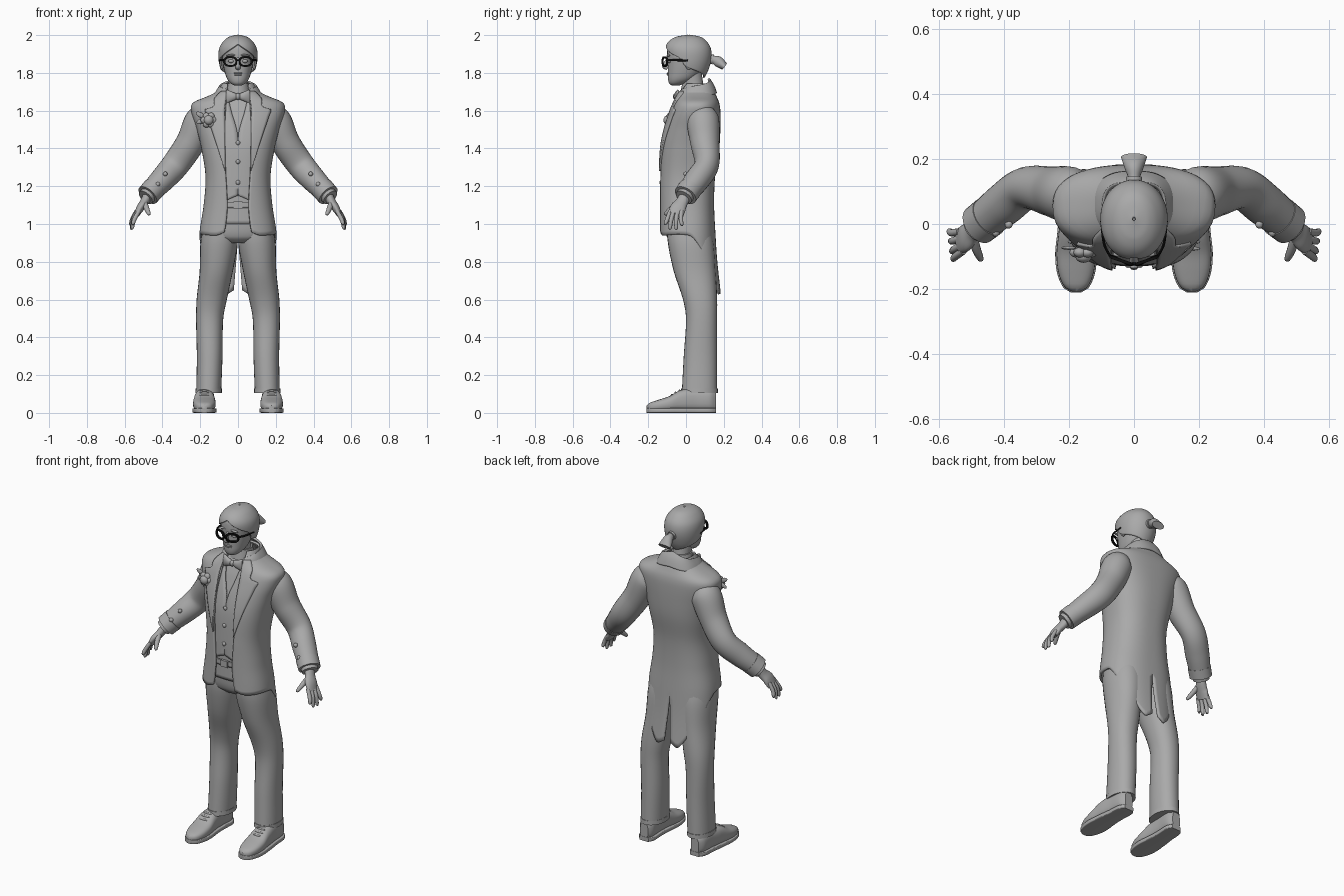
import bpy, bmesh, math
from mathutils import Vector, Matrix

if "Cube" in bpy.data.objects:
    bpy.data.objects.remove(bpy.data.objects["Cube"])


def material(name, value):
    m = bpy.data.materials.new(name)
    m.use_nodes = True
    m.diffuse_color = (value, value, value, 1)
    m.node_tree.nodes["Principled BSDF"].inputs["Base Color"].default_value = (value, value, value, 1)
    return m


GREY = material("clay grey", 0.4)
BLACK = material("black", 0.005)


def finish(name, bm, mat=GREY, mirror=False, thick=0):
    bmesh.ops.recalc_face_normals(bm, faces=bm.faces)
    me = bpy.data.meshes.new(name)
    bm.to_mesh(me)
    bm.free()
    me.materials.append(mat)
    ob = bpy.data.objects.new(name, me)
    bpy.context.collection.objects.link(ob)
    bpy.ops.object.select_all(action='DESELECT')
    ob.select_set(True)
    bpy.context.view_layer.objects.active = ob
    bpy.ops.object.shade_smooth_by_angle(angle=math.radians(45))
    if mirror:
        ob.modifiers.new("mirror", 'MIRROR').merge_threshold = 0.0005
    if thick:
        mod = ob.modifiers.new("thickness", 'SOLIDIFY')
        mod.thickness, mod.offset = thick, 0


def at(keys, t):
    """Smooth interpolation of rows whose first entry is the parameter."""
    t = min(max(t, keys[0][0]), keys[-1][0])
    i = max(k for k in range(len(keys) - 1) if keys[k][0] <= t)

    def slope(k, c):
        a, b = keys[max(k - 1, 0)], keys[min(k + 1, len(keys) - 1)]
        return (b[c] - a[c]) / (b[0] - a[0])
    p, q = keys[i], keys[i + 1]
    h = q[0] - p[0]
    s = (t - p[0]) / h
    return [p[c] * (1 + 2 * s) * (1 - s) ** 2 + q[c] * s * s * (3 - 2 * s)
            + h * s * (1 - s) * (slope(i, c) * (1 - s) - slope(i + 1, c) * s) for c in range(1, len(p))]


def spow(v, e):
    return math.copysign(abs(v) ** e, v)


def bridge(bm, rows, closed):
    rows = [[bm.verts.new(p) for p in r] for r in rows]
    n = len(rows[0])
    for a, b in zip(rows, rows[1:]):
        for i in range(n if closed else n - 1):
            j = (i + 1) % n
            bm.faces.new((a[i], a[j], b[j], b[i]))
    if closed:
        bm.faces.new(rows[0])
        bm.faces.new(rows[-1])


def loft(name, rings, e=1.0, segs=28, **kw):
    """Closed skin over rings given as (centre, half axis, half axis)."""
    bm = bmesh.new()
    angles = [2 * math.pi * i / segs for i in range(segs)]
    bridge(bm, [[Vector(c) + Vector(u) * spow(math.cos(a), e) + Vector(v) * spow(math.sin(a), e)
                 for a in angles] for c, u, v in rings], True)
    finish(name, bm, **kw)


def column(name, keys, n=30, **kw):
    """Upright form from rows of z, centre x, half width, front y, back y."""
    rings = []
    for k in range(n + 1):
        z = keys[0][0] + (keys[-1][0] - keys[0][0]) * k / n
        cx, rx, f, b = at(keys, z)
        rings.append(((cx, (f + b) / 2, z), (rx, 0, 0), (0, (b - f) / 2, 0)))
    loft(name, rings, **kw)


def tube(name, points, n=20, **kw):
    """Tube along rows of x, y, z, radius toward y (or x if it runs along y), other radius."""
    keys = [(i,) + p for i, p in enumerate(points)]
    run = (Vector(points[-1][:3]) - Vector(points[0][:3])).normalized()
    ref = Vector((0, 1, 0)) if abs(run.y) < .85 else Vector((1, 0, 0))
    rings = []
    for k in range(n + 1):
        t = (len(keys) - 1) * k / n
        row = at(keys, t)
        d = (Vector(at(keys, t + .05)[:3]) - Vector(at(keys, t - .05)[:3])).normalized()
        u = (ref - d * ref.dot(d)).normalized()
        rings.append((row[:3], u * row[3], d.cross(u) * row[4]))
    loft(name, rings, **kw)


def ball(name, loc, size, rot=0, mirror=False):
    bm = bmesh.new()
    bmesh.ops.create_uvsphere(bm, u_segments=20, v_segments=12, radius=1)
    bm.transform(Matrix.Translation(loc) @ Matrix.Rotation(rot, 4, 'Y') @ Matrix.Diagonal((*size, 1)))
    finish(name, bm, mirror=mirror)


def edge_angle(x, rx, e):
    return math.asin(min(max(x, 0) / rx, 1) ** (1 / e))


def sheet(name, rings, hem, top, opening=lambda z: 0, slit=lambda z: 0, e=.8, thick=.01, cols=40, rows=56):
    """Garment half, wrapped from the front edge to the back seam, then mirrored."""
    grid = []
    for j in range(rows + 1):
        s, line = 1 - (1 - j / rows) ** 1.5, []
        for i in range(cols + 1):
            t = i / cols
            z = hem(t) + (top(t) - hem(t)) * s
            rx, f, b = at(rings, z)
            start = edge_angle(opening(z), rx, e)
            a = start + (math.pi - edge_angle(slit(z), rx, e) - start) * t
            x = rx * abs(math.sin(a)) ** e if 1e-6 < a < math.pi - 1e-6 else 0
            line.append((x, (f + b) / 2 - (b - f) / 2 * spow(math.cos(a), e), z))
        grid.append(line)
    bm = bmesh.new()
    bridge(bm, grid, False)
    finish(name, bm, mirror=True, thick=thick)


def inset(d):
    return [(z, rx - d, f + d, b - d) for z, rx, f, b in COAT]


def front_y(x, z, e=.8):
    rx, f, b = at(COAT, z)
    return (f + b) / 2 - (b - f) / 2 * math.cos(edge_angle(abs(x), rx, e)) ** e


# Tailcoat: z, half width, front y, back y
COAT = [(.62, .19, -.13, .18), (.8, .2, -.135, .16), (.95, .198, -.135, .15), (1.1, .176, -.135, .143),
        (1.25, .166, -.135, .148), (1.4, .188, -.128, .17), (1.5, .212, -.108, .176), (1.6, .242, -.075, .176),
        (1.64, .232, -.058, .17), (1.67, .16, -.045, .158), (1.70, .105, -.03, .145), (1.74, .078, -.005, .125)]
EDGE = [(.94, .075), (1.0, .064), (1.1, .056), (1.3, .066), (1.5, .07), (1.74, .055)]
HEM = [(0, .955), (.08, .94), (.4, .945), (.5, .925), (.7, .79), (.92, .63), (1, .65)]
sheet("tailcoat", COAT, lambda t: at(HEM, t)[0], lambda t: 1.74, lambda z: at(EDGE, z)[0],
      lambda z: .024 * (.92 - z) / .29, thick=.012)
sheet("coat_collar", [(1.65, .135, -.045, .168), (1.70, .112, -.035, .156), (1.74, .088, 0, .14), (1.775, .07, .01, .115)],
      lambda t: 1.65 + .045 * t, lambda t: 1.71 + .06 * t, lambda z: .058, thick=.012, rows=16)

# Lapels: z, inner x, outer x
LAPEL = [(1.28, .066, .068), (1.45, .069, .122), (1.57, .07, .163), (1.61, .07, .172),
         (1.617, .07, .132), (1.66, .064, .125), (1.7, .058, .09)]
grid = []
for j in range(41):
    z = 1.28 + .42 * j / 40
    a, b = at(LAPEL, z)
    xs = [a + (b - a) * i / 6 for i in range(7)]
    grid.append([(x, front_y(x, z) - .01, z) for x in xs])
bm = bmesh.new()
bridge(bm, grid, False)
finish("lapels", bm, mirror=True, thick=.01)

# Shirt, waistcoat and belt
sheet("shirt", inset(.018), lambda t: 1.0, lambda t: 1.73, thick=.004)
VEST = [(1.1, .016), (1.14, .002), (1.47, .002), (1.6, .036), (1.72, .062)]
sheet("waistcoat", inset(.009), lambda t: 1.15 - .035 * min(t / .12, 1), lambda t: 1.71,
      lambda z: at(VEST, z)[0], thick=.008)
sheet("belt", inset(.011), lambda t: 1.085, lambda t: 1.115, thick=.008, rows=4)
for z in (1.43, 1.33, 1.22):
    ball("waistcoat_button", (0, front_y(0, z) + .002, z), (.012, .008, .012))
bm = bmesh.new()
bmesh.ops.create_cube(bm, size=1, matrix=Matrix.Translation((0, -.128, 1.1)) @ Matrix.Diagonal((.045, .014, .038, 1)))
finish("belt_buckle", bm)

# Trousers
column("trouser_hips", [(.9, 0, .11, -.07, .11), (.93, 0, .178, -.1, .138), (1.0, 0, .178, -.113, .135),
                        (1.1, 0, .155, -.115, .125)], e=.85)
column("trouser_leg", [(.11, .155, .066, -.022, .165), (.3, .15, .068, -.012, .165), (.5, .15, .072, 0, .165),
                       (.6, .139, .08, -.016, .165), (.75, .115, .088, -.065, .157), (.9, .1, .099, -.096, .147),
                       (.98, .095, .09, -.1, .13)], e=.92, mirror=True)
column("trouser_cuff", [(.105, .155, .07, -.027, .169), (.13, .155, .069, -.025, .168)], n=3, mirror=True)

# Shoes: y, half width, height
SHOE = [(-.208, .012, .04), (-.195, .034, .052), (-.15, .054, .068), (-.09, .06, .088), (-.03, .054, .12),
        (.05, .047, .13), (.13, .044, .125), (.158, .026, .11)]
uppers, soles = [], []
for k in range(31):
    y = -.208 + .366 * k / 30
    w, h = at(SHOE, y)
    x = .178 - .06 * max(y, 0)
    uppers.append(((x, y, h / 2 + .004), (w, 0, 0), (0, 0, h / 2 - .004)))
    soles.append(((x, y * 1.01, .0125), (w + .004, 0, 0), (0, 0, .0125)))
loft("shoe_upper", uppers, e=.75, mirror=True)
loft("shoe_sole", soles, e=.25, mirror=True)
for y in (-.075, -.055, -.035):
    ball("shoe_lace", (.178, y, at(SHOE, y)[1] - .003), (.026, .006, .008), mirror=True)

# Sleeves and cuffs
ARM = [(.15, .09, 1.60, .055, .045), (.195, .09, 1.55, .085, .083), (.252, .1, 1.43, .077, .077),
       (.33, .11, 1.315, .065, .073), (.4, .06, 1.235, .066, .066), (.474, 0, 1.158, .058, .055)]
tube("sleeve", ARM, n=40, mirror=True)
tube("sleeve_cuff", [(.445, .023, 1.188, .064, .062), (.478, -.003, 1.152, .063, .06)], n=4, mirror=True)
tube("shirt_cuff", [(.47, .003, 1.16, .048, .046), (.489, -.012, 1.14, .047, .044)], n=4, mirror=True)
for x, y, z in ((.385, -.002, 1.265), (.425, -.027, 1.21)):
    ball("sleeve_button", (x, y, z), (.012, .012, .012), mirror=True)

# Hands
tube("palm", [(.475, 0, 1.155, .03, .026), (.496, -.022, 1.115, .033, .023), (.517, -.042, 1.085, .042, .021),
              (.536, -.053, 1.05, .04, .015)], mirror=True)
for i, (y, tip, low) in enumerate(((-.083, -.108, .995), (-.064, -.084, .972), (-.044, -.052, .97), (-.024, -.022, .99))):
    x = .53 + .004 * i
    tube("finger", [(x - .006, y, 1.07, .011, .011), (x + .018, (y + tip) / 2 - .004, 1.025, .0115, .0115),
                    (x + .025, tip, low + .008, .009, .009), (x + .024, tip, low, .003, .003)],
         n=10, segs=12, mirror=True)
tube("thumb", [(.497, -.03, 1.12, .016, .014), (.485, -.075, 1.085, .014, .014), (.472, -.106, 1.055, .01, .01),
               (.47, -.113, 1.048, .003, .003)], n=10, segs=12, mirror=True)

# Neck and head
column("neck", [(1.66, 0, .06, -.012, .11), (1.72, 0, .05, -.012, .095), (1.82, 0, .05, -.04, .08)])
column("shirt_collar", [(1.69, 0, .066, -.03, .115), (1.745, 0, .056, -.02, .1)], n=4)
column("head", [(1.733, 0, .018, -.075, -.035), (1.742, 0, .036, -.088, -.01), (1.765, 0, .056, -.095, .04),
                (1.8, 0, .069, -.096, .075), (1.85, 0, .08, -.097, .1), (1.91, 0, .086, -.1, .11),
                (1.95, 0, .08, -.088, .1), (1.98, 0, .05, -.04, .06)], e=.92)
tube("nose", [(0, -.09, 1.885, .006, .007), (0, -.106, 1.855, .01, .01), (0, -.113, 1.835, .013, .014),
              (0, -.098, 1.822, .008, .012)])
for z, w in ((1.798, .026), (1.79, .022)):
    ball("lip", (0, -.095, z), (w, .007, .005))
ball("brow", (.037, -.093, 1.893), (.028, .009, .006), rot=.1, mirror=True)
ball("eye", (.036, -.088, 1.862), (.016, .011, .009), mirror=True)
ball("ear", (.086, .015, 1.85), (.011, .02, .033), mirror=True)

# Swept hair and tied tail
HAIR = [(1.77, .066, -.07, .09), (1.82, .088, -.088, .115), (1.88, .098, -.1, .13), (1.93, .094, -.105, .126),
        (1.965, .073, -.086, .104), (1.988, .042, -.045, .07), (1.997, .004, .01, .02)]
LINE = [(0, 1.95), (.12, 1.925), (.28, 1.895), (.38, 1.875), (.44, 1.84), (.6, 1.815), (1, 1.775)]
sheet("hair", HAIR, lambda t: at(LINE, t)[0], lambda t: 1.997, e=.97, rows=36)
tube("hair_tail", [(0, .11, 1.875, .024, .024), (0, .14, 1.872, .018, .02), (0, .17, 1.86, .028, .028),
                   (0, .205, 1.833, .04, .02)])
tube("hair_tie", [(0, .13, 1.873, .025, .026), (0, .144, 1.871, .025, .026)], n=3)

# Spectacles
bm = bmesh.new()
rim = []
for i in range(37):
    a = 2 * math.pi * i / 36
    c, s = spow(math.cos(a), .75), spow(math.sin(a), .75)
    rim.append([(.04 + c * (.031 + r), -.112 + .012 * c + d, 1.86 + s * (.023 + r))
                for r, d in ((-.005, -.005), (.005, -.005), (.005, .005), (-.005, .005), (-.005, -.005))])
bridge(bm, rim, False)
bmesh.ops.remove_doubles(bm, verts=bm.verts, dist=.0001)
finish("spectacle_rim", bm, BLACK, mirror=True)
tube("spectacle_bridge", [(-.012, -.122, 1.866, .004, .004), (.012, -.122, 1.866, .004, .004)], n=4, segs=8, mat=BLACK)
tube("spectacle_arm", [(.073, -.1, 1.868, .004, .006), (.092, -.06, 1.868, .004, .006), (.1, .01, 1.866, .004, .006)],
     n=8, segs=8, mat=BLACK, mirror=True)

# Bow tie
tube("bow_wing", [(.004, -.05, 1.675, .01, .014), (.03, -.05, 1.675, .015, .024), (.058, -.044, 1.675, .012, .036),
                  (.063, -.043, 1.675, .004, .03)], mirror=True)
ball("bow_knot", (0, -.053, 1.675), (.014, .016, .018))

# Buttonhole flower on the right lapel
fx, fz = -.155, 1.55
fy = front_y(fx, fz) - .018
ball("flower_heart", (fx, fy - .012, fz), (.025, .02, .025))
for k in range(6):
    a = k * math.pi / 3
    ball("flower_petal", (fx + .02 * math.cos(a), fy, fz + .02 * math.sin(a)), (.023, .016, .02), rot=-a)
for dx, dz, r in ((-.045, .028, .5), (-.04, -.005, -.4)):
    ball("flower_leaf", (fx + dx, fy + .014, fz + dz), (.026, .006, .013), rot=r)
